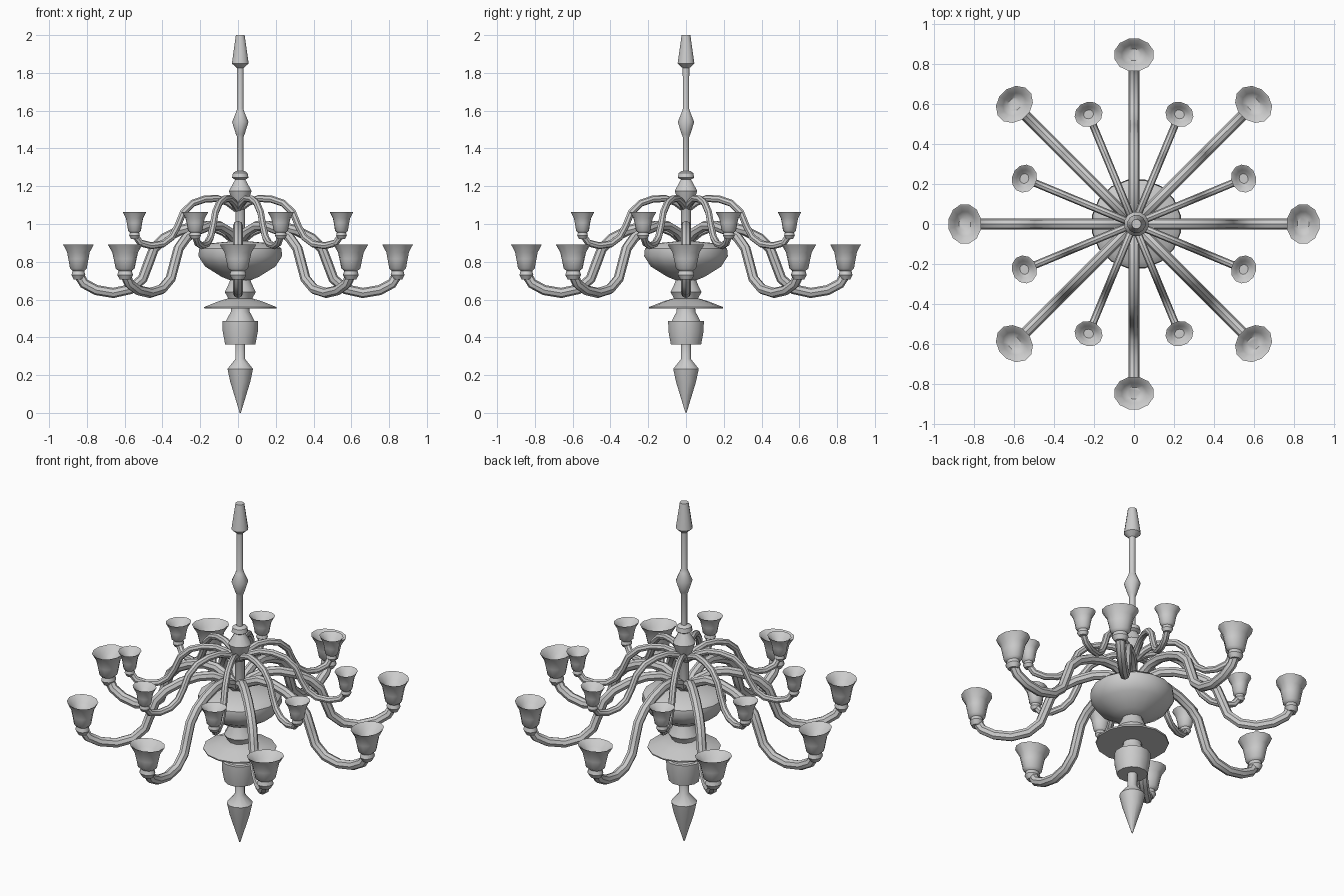
import bpy, math
from mathutils import Vector

if "Cube" in bpy.data.objects:
    bpy.data.objects.remove(bpy.data.objects["Cube"])


def make_object(name, verts, faces):
    mesh = bpy.data.meshes.new(name)
    mesh.from_pydata(verts, [], faces)
    mesh.update()
    ob = bpy.data.objects.new(name, mesh)
    bpy.context.collection.objects.link(ob)
    bpy.ops.object.select_all(action='DESELECT')
    bpy.context.view_layer.objects.active = ob
    ob.select_set(True)
    bpy.ops.object.mode_set(mode='EDIT')
    bpy.ops.mesh.select_all(action='SELECT')
    bpy.ops.mesh.normals_make_consistent(inside=False)
    bpy.ops.object.mode_set(mode='OBJECT')
    bpy.ops.object.shade_smooth_by_angle(angle=math.radians(40))
    return ob


def skin(name, rings):
    """Join equal-sized rings of points into a capped surface."""
    n = len(rings[0])
    verts = [p for ring in rings for p in ring]
    faces = [(i * n + j, i * n + (j + 1) % n, (i + 1) * n + (j + 1) % n, (i + 1) * n + j)
             for i in range(len(rings) - 1) for j in range(n)]
    faces += [tuple(range(n))[::-1], tuple(range(len(verts) - n, len(verts)))]
    return make_object(name, verts, faces)


def lathe(name, profile, x=0.0, sides=12, stretch=1.0):
    turn = [2 * math.pi * (j + 0.5) / sides for j in range(sides)]
    return skin(name, [[(x + r * math.cos(a), r * stretch * math.sin(a), z) for a in turn]
                       for r, z in profile])


def tube(name, path, radius, sides=8):
    pts = [Vector((r, 0, z)) for r, z in path]
    rings = []
    for i, p in enumerate(pts):
        t = (pts[min(i + 1, len(pts) - 1)] - pts[max(i - 1, 0)]).normalized()
        side = Vector((-t.z, 0, t.x))
        rings.append([p + radius * (math.cos(a) * side + math.sin(a) * Vector((0, 1, 0)))
                      for a in (2 * math.pi * j / sides for j in range(sides))])
    return skin(name, rings)


def radial_copies(ob, count, start):
    for k in range(count):
        o = ob if k == 0 else ob.copy()
        if k:
            bpy.context.collection.objects.link(o)
            o.name = f"{ob.name}_{k + 1}"
        o.rotation_euler.z = start + 2 * math.pi * k / count


# Central turned column
CX = 0.012
lathe("hanging_rod", [(0.024, 2.0), (0.046, 1.85), (0.018, 1.825), (0.017, 1.61), (0.024, 1.59),
                      (0.045, 1.54), (0.024, 1.475), (0.017, 1.46), (0.017, 1.28)], CX)
lathe("upper_knop", [(0.025, 1.28), (0.04, 1.27), (0.045, 1.245), (0.028, 1.235),
                     (0.062, 1.175), (0.035, 1.095), (0.027, 1.08), (0.027, 0.88)], CX)
lathe("bowl", [(0.03, 0.91), (0.19, 0.895), (0.222, 0.87), (0.226, 0.83), (0.19, 0.775),
               (0.10, 0.72), (0.05, 0.70)], CX, 16)
lathe("lower_knop", [(0.055, 0.71), (0.06, 0.69), (0.085, 0.64), (0.065, 0.605), (0.06, 0.58)], CX)
lathe("drip_plate", [(0.07, 0.605), (0.12, 0.59), (0.197, 0.56), (0.195, 0.552), (0.05, 0.553)], CX, 14)
lathe("lower_cup", [(0.05, 0.56), (0.052, 0.535), (0.078, 0.487), (0.098, 0.487), (0.096, 0.43),
                    (0.083, 0.363), (0.03, 0.363)], CX)
lathe("bottom_finial", [(0.027, 0.37), (0.027, 0.285), (0.07, 0.233), (0.055, 0.165),
                        (0.003, 0.0)], CX)

# Eight large lower arms with flared candle cups
arm = tube("large_arm", [(0.01, 0.91), (0.07, 0.96), (0.14, 0.99), (0.22, 0.99), (0.31, 0.965),
                         (0.39, 0.925), (0.445, 0.87), (0.475, 0.79), (0.505, 0.71), (0.57, 0.655),
                         (0.66, 0.635), (0.75, 0.65), (0.815, 0.685), (0.842, 0.73)], 0.027)
cup = lathe("large_cup", [(0.025, 0.705), (0.038, 0.73), (0.032, 0.752), (0.046, 0.765),
                          (0.055, 0.815), (0.062, 0.85), (0.084, 0.892), (0.076, 0.888),
                          (0.052, 0.855), (0.03, 0.835)], 0.845, 12, 1.2)
for part in (arm, cup):
    radial_copies(part, 8, 0)

# Eight small upper arms set between the large ones
arm = tube("small_arm", [(0.01, 1.08), (0.06, 1.115), (0.12, 1.135), (0.19, 1.132), (0.26, 1.11),
                         (0.315, 1.06), (0.345, 0.99), (0.38, 0.93), (0.43, 0.895),
                         (0.50, 0.885), (0.56, 0.90), (0.59, 0.94)], 0.019)
cup = lathe("small_cup", [(0.018, 0.92), (0.028, 0.938), (0.024, 0.955), (0.034, 0.965),
                          (0.040, 1.005), (0.046, 1.032), (0.062, 1.063), (0.056, 1.06),
                          (0.038, 1.035), (0.022, 1.02)], 0.593, 12, 1.15)
for part in (arm, cup):
    radial_copies(part, 8, math.pi / 8)
